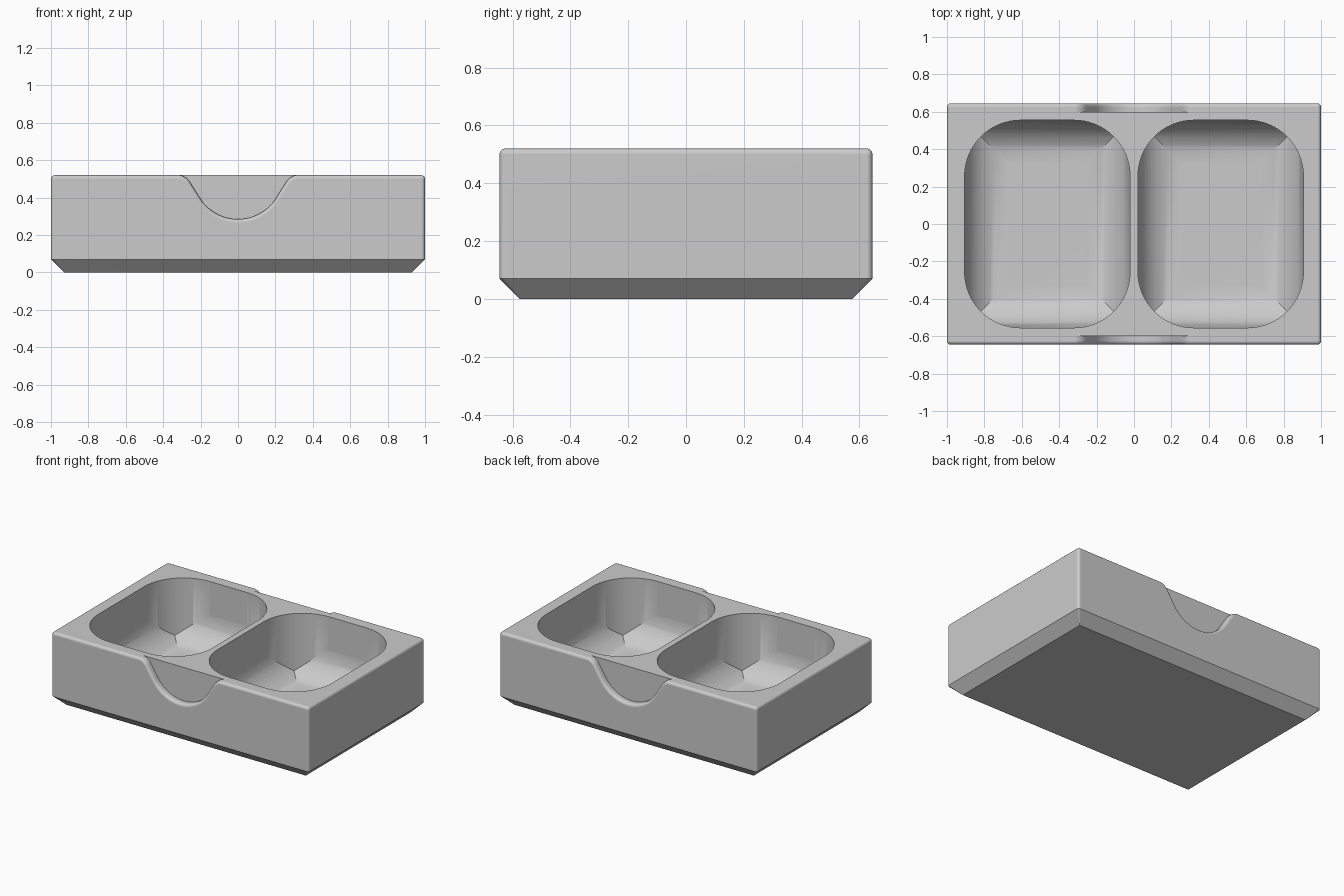
import bpy, bmesh
from math import sin, cos, pi, radians

cube = bpy.data.objects.get("Cube")
if cube:
    bpy.data.objects.remove(cube)

HX, HY, TOP, CHAMFER, FILLET = 1.0, 0.645, 0.52, 0.07, 0.02

grey = bpy.data.materials.new("plain grey")
grey.use_nodes = True
colour = (0.6, 0.6, 0.6, 1)
grey.diffuse_color = colour
grey.node_tree.nodes["Principled BSDF"].inputs["Base Color"].default_value = colour


def rounded_rect(cx, hx, hy, r, z, steps):
    """Ring of points around a rectangle with rounded corners."""
    ring = []
    for i, (sx, sy) in enumerate([(1, 1), (-1, 1), (-1, -1), (1, -1)]):
        for k in range(steps + 1):
            a = pi / 2 * (i + k / steps)
            ring.append((cx + sx * (hx - r) + r * cos(a), sy * (hy - r) + r * sin(a), z))
    return ring


def rect(cx, hx, hy, z):
    return [(cx + sx * hx, sy * hy, z) for sx, sy in [(1, 1), (-1, 1), (-1, -1), (1, -1)]]


def loft(name, rings):
    """Closed solid through rings that have equal point counts."""
    bm = bmesh.new()
    loops = [[bm.verts.new(p) for p in ring] for ring in rings]
    n = len(loops[0])
    for a, b in zip(loops, loops[1:]):
        for i in range(n):
            bm.faces.new((a[i], a[(i + 1) % n], b[(i + 1) % n], b[i]))
    bm.faces.new(loops[0])
    bm.faces.new(loops[-1])
    bmesh.ops.recalc_face_normals(bm, faces=bm.faces)
    mesh = bpy.data.meshes.new(name)
    bm.to_mesh(mesh)
    bm.free()
    mesh.materials.append(grey)
    obj = bpy.data.objects.new(name, mesh)
    bpy.context.collection.objects.link(obj)
    return obj


def combine(obj, cutter, operation):
    """Apply a boolean and remove the helper."""
    mod = obj.modifiers.new("cut", "BOOLEAN")
    mod.object, mod.operation, mod.solver = cutter, operation, "EXACT"
    bpy.context.view_layer.objects.active = obj
    bpy.ops.object.modifier_apply(modifier=mod.name)
    bpy.data.objects.remove(cutter)


# Tray block: chamfered base, straight walls, rounded top edge
rings = [rounded_rect(0, HX - CHAMFER, HY - CHAMFER, 0.001, 0, 5),
         rounded_rect(0, HX, HY, FILLET, CHAMFER, 5)]
for k in range(6):
    a = pi / 2 * k / 5
    inset = FILLET * (1 - cos(a))
    rings.append(rounded_rect(0, HX - inset, HY - inset, max(FILLET - inset, 0.001),
                              TOP - FILLET + FILLET * sin(a), 5))
tray = loft("two_pocket_tray", rings)

# Two pockets: rounded outline crossed with a mitred scoop
PX, PY, CORNER, FLOOR, SCOOP = 0.4425, 0.555, 0.3, 0.068, 0.235
for side in (-1, 1):
    cx = side * 0.4635
    pocket = loft("pocket_cutter", [rounded_rect(cx, PX, PY, CORNER, z, 16) for z in (0, 0.8)])
    scoop_rings = []
    for k in range(15):
        a = pi / 2 * k / 14
        inset = SCOOP * (1 - sin(a)) - 0.001
        scoop_rings.append(rect(cx, PX - inset, PY - inset, FLOOR + SCOOP * (1 - cos(a))))
    scoop_rings.append(rect(cx, PX + 0.001, PY + 0.001, 0.7))
    combine(pocket, loft("scoop", scoop_rings), "INTERSECT")
    combine(tray, pocket, "DIFFERENCE")


# Finger notches: round bottom, flared shoulders, rolled outer edge
def notch_outline(y, grow):
    half = []
    for k in range(13):
        a = radians(60) * k / 12
        r = 0.24 + grow
        half.append((r * sin(a), 0.525 - r * cos(a)))
    for k in range(9):
        a = radians(150 - 60 * k / 8)
        r = 0.08 - grow
        half.append((0.325 + r * cos(a), 0.441 + r * sin(a)))
    half.append((0.325, 0.7))
    points = half + [(-x, z) for x, z in reversed(half[1:])]
    return [(x, y, z) for x, z in points]


for side in (-1, 1):
    rings = [notch_outline(side * 0.6, 0)]
    for k in range(6):
        a = pi / 2 * k / 5
        rings.append(notch_outline(side * (HY - FILLET + FILLET * sin(a)), FILLET * (1 - cos(a))))
    rings.append(notch_outline(side * 0.7, FILLET))
    combine(tray, loft("notch_cutter", rings), "DIFFERENCE")

# Smooth curves, crisp creases
bpy.ops.object.select_all(action="DESELECT")
tray.select_set(True)
bpy.context.view_layer.objects.active = tray
bpy.ops.object.shade_smooth_by_angle(angle=radians(30))
weighted = tray.modifiers.new("flat faces", "WEIGHTED_NORMAL")
weighted.keep_sharp = True
